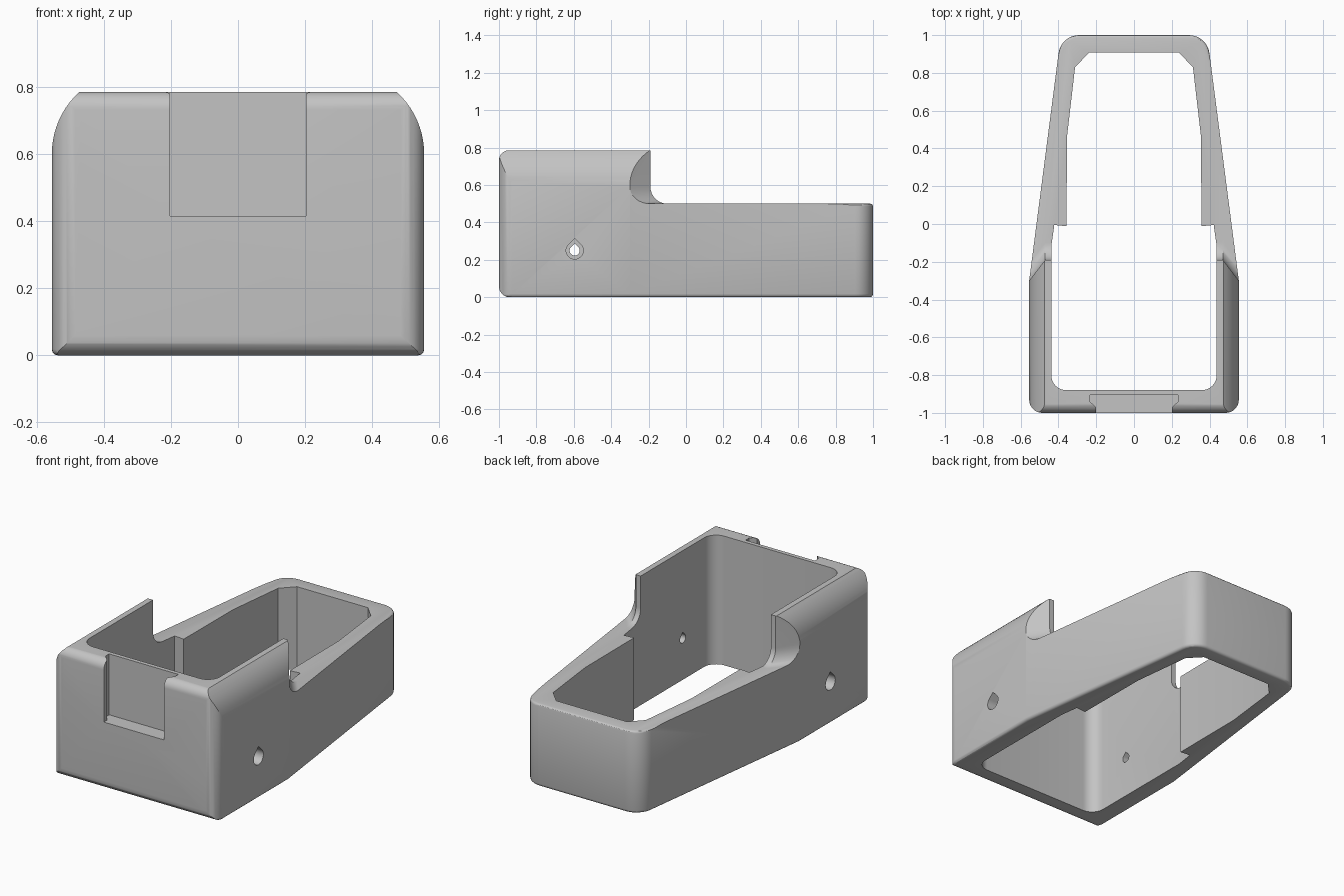
import bpy, bmesh, math
from mathutils import Vector

if "Cube" in bpy.data.objects:
    bpy.data.objects.remove(bpy.data.objects["Cube"])

grey = bpy.data.materials.new("plain grey")
grey.diffuse_color = (0.55, 0.55, 0.55, 1)
grey.use_nodes = True
grey.node_tree.nodes["Principled BSDF"].inputs["Base Color"].default_value = grey.diffuse_color


def rounded(points, n=8):
    """Turn (x, y, radius) corners into a filleted outline."""
    out = []
    for i, (x, y, r) in enumerate(points):
        p = Vector((x, y))
        if r == 0:
            out.append(p)
            continue
        a = (Vector(points[i - 1][:2]) - p).normalized()
        b = (Vector(points[(i + 1) % len(points)][:2]) - p).normalized()
        half = a.angle(b) / 2
        centre = p + (a + b).normalized() * (r / math.sin(half))
        start = p + a * (r / math.tan(half)) - centre
        end = p + b * (r / math.tan(half)) - centre
        sweep = start.angle_signed(end)
        for k in range(n + 1):
            t = -sweep * k / n
            c, s = math.cos(t), math.sin(t)
            out.append(centre + Vector((start.x * c - start.y * s, start.x * s + start.y * c)))
    return out


def mirrored(half):
    """Mirror the right-hand half of a plan, listed front to back."""
    return half + [(-x, y, r) for x, y, r in reversed(half)]


def loft(name, rings):
    """Closed solid through matching rings of 3D points."""
    bm = bmesh.new()
    rows = [[bm.verts.new(p) for p in ring] for ring in rings]
    n = len(rows[0])
    for lo, hi in zip(rows, rows[1:]):
        for i in range(n):
            j = (i + 1) % n
            bm.faces.new((lo[i], lo[j], hi[j], hi[i]))
    bm.faces.new(rows[0][::-1])
    bm.faces.new(rows[-1])
    bmesh.ops.recalc_face_normals(bm, faces=bm.faces)
    mesh = bpy.data.meshes.new(name)
    bm.to_mesh(mesh)
    bm.free()
    ob = bpy.data.objects.new(name, mesh)
    bpy.context.collection.objects.link(ob)
    return ob


def prism(name, outline, lo, hi, axis="z"):
    place = {"x": lambda p, d: (d, p[0], p[1]),
             "y": lambda p, d: (p[0], d, p[1]),
             "z": lambda p, d: (p[0], p[1], d)}[axis]
    return loft(name, [[place(p, d) for p in outline] for d in (lo, hi)])


def combine(target, tool, operation="DIFFERENCE"):
    mod = target.modifiers.new("shape", "BOOLEAN")
    mod.operation, mod.solver, mod.object = operation, "EXACT", tool
    bpy.context.view_layer.objects.active = target
    bpy.ops.object.modifier_apply(modifier=mod.name)
    bpy.data.objects.remove(tool)


def bevel_edges(ob, test, width):
    bm = bmesh.new()
    bm.from_mesh(ob.data)
    edges = [e for e in bm.edges if test(e)]
    bmesh.ops.bevel(bm, geom=edges, offset=width, segments=3, profile=0.5,
                    affect="EDGES", clamp_overlap=True)
    bm.to_mesh(ob.data)
    bm.free()


# Tapered outer body with softened bottom rim
plan = rounded(mirrored([(0.555, -1, 0.07), (0.555, -0.3, 0), (0.387, 1, 0.11)]))
body = prism("holster_body", plan, 0, 0.785)
bevel_edges(body, lambda e: all(v.co.z < 0.01 for v in e.verts), 0.018)

# Rounded shoulders, then rounded front edges
arc = [(0.305 + 0.25 * math.cos(t), 0.6 + 0.25 * math.sin(t))
       for t in [math.radians(47.7 * k / 10) for k in range(11)]]
right = [(0.7, -0.1), (0.7, 0.5), (0.56, 0.6)] + arc[1:] + [(0.46, 0.7851), (0.46, 0.9)]
combine(body, prism("shoulder_cutter", [(x, z) for x, z in right if z < 0.787][2:]
                    + [(0.465, 0.9), (0.8, 0.9), (0.8, 0.6)], -2, 2, "y"))
combine(body, prism("shoulder_cutter", [(-x, z) for x, z in right if z < 0.787][2:]
                    + [(-0.465, 0.9), (-0.8, 0.9), (-0.8, 0.6)], -2, 2, "y"))
side = rounded([(-1, -0.001, 0.06), (1.2, -0.001, 0), (1.2, 0.786, 0), (-1, 0.786, 0.055)])
combine(body, prism("side_profile", side, -1, 1, "x"), "INTERSECT")

# Step down to the low rear section, with a filleted foot and angled ends
r = 0.09
rings = []
for k in range(9):
    t = math.radians(90 * k / 8)
    d, z = r * (1 - math.sin(t)), 0.5 + r * (1 - math.cos(t))
    rings.append([(x, y + d, z) for x, y in
                  ((-0.47, -0.19), (0.47, -0.19), (0.7, -0.488))]
                 + [(0.7, 1.3, z), (-0.7, 1.3, z), (-0.7, -0.488 + d, z)])
rings.append([(x, y, 0.9) for x, y, z in rings[-1]])
combine(body, loft("step_cutter", rings))


# Soften the rear top edge
def rear_rim(e):
    return (all(v.co.y > -0.105 and abs(v.co.z - 0.5) < 0.002 for v in e.verts)
            and len(e.link_faces) == 2
            and max(f.normal.z for f in e.link_faces) > 0.9
            and min(f.normal.z for f in e.link_faces) < 0.3)


bevel_edges(body, rear_rim, 0.014)

# Open cavity with inner ledges and a chamfered rear
cavity = rounded(mirrored([(0.438, -0.88, 0.08), (0.438, -0.12, 0), (0.422, -0.005, 0),
                           (0.357, -0.012, 0), (0.355, 0.46, 0), (0.312, 0.83, 0),
                           (0.238, 0.907, 0)]))
combine(body, prism("cavity_cutter", cavity, -0.5, 1.5))

# Undercut slot in the front wall
slot = [(-0.202, -1.1), (0.202, -1.1), (0.202, -0.97), (0.233, -0.94), (0.233, -0.905),
        (-0.233, -0.905), (-0.233, -0.94), (-0.202, -0.97)]
combine(body, prism("slot_cutter", slot, 0.415, 1.0))


# Teardrop side holes, wider on the outside
def teardrop(radius):
    pts = [(-0.595 + radius * math.cos(t), 0.25 + radius * math.sin(t))
           for t in [math.radians(135 + 270 * k / 24) for k in range(25)]]
    return pts + [(-0.595, 0.25 + radius * 1.414)]


combine(body, prism("hole_cutter", teardrop(0.027), -1, 1, "x"))
for s in (-1, 1):
    combine(body, prism("hole_cutter", teardrop(0.046), s * 0.49, s * 0.8, "x"))

# Finish
body.data.materials.clear()
body.data.materials.append(grey)
for f in body.data.polygons:
    f.material_index = 0
bpy.ops.object.select_all(action="DESELECT")
body.select_set(True)
bpy.context.view_layer.objects.active = body
bpy.ops.object.shade_smooth_by_angle(angle=math.radians(30))
